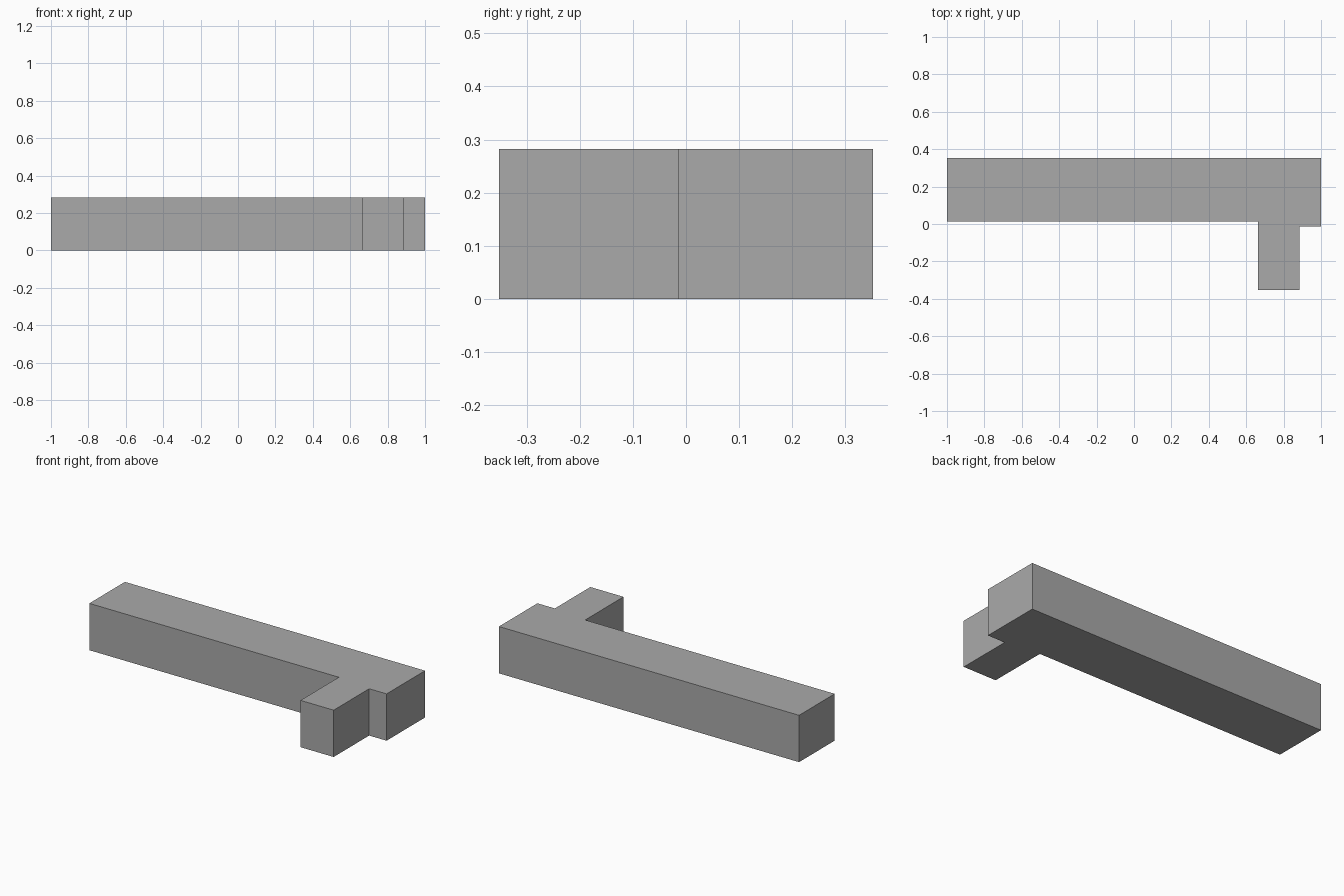
import bpy
import bmesh

if "Cube" in bpy.data.objects:
    bpy.data.objects.remove(bpy.data.objects["Cube"])

HEIGHT = 0.282

# Floor plan: long bar with a short wing and a slight step at the right end
plan = [(-1, 0.352), (-1, 0.013), (0.663, 0.013), (0.663, -0.352),
        (0.884, -0.352), (0.884, -0.014), (1, -0.014), (1, 0.352)]


def extrude_plan(name, points, height):
    bm = bmesh.new()
    base = bm.faces.new([bm.verts.new((x, y, 0)) for x, y in points])
    result = bmesh.ops.extrude_face_region(bm, geom=[base], use_keep_orig=True)
    top = [v for v in result["geom"] if isinstance(v, bmesh.types.BMVert)]
    bmesh.ops.translate(bm, verts=top, vec=(0, 0, height))
    bmesh.ops.recalc_face_normals(bm, faces=bm.faces)
    mesh = bpy.data.meshes.new(name)
    bm.to_mesh(mesh)
    bm.free()
    obj = bpy.data.objects.new(name, mesh)
    bpy.context.collection.objects.link(obj)
    return obj


# Building block in dark grey
block = extrude_plan("building_block", plan, HEIGHT)
dark = bpy.data.materials.new("dark_grey")
dark.diffuse_color = (0.4, 0.4, 0.4, 1)
dark.use_nodes = True
dark.node_tree.nodes["Principled BSDF"].inputs["Base Color"].default_value = dark.diffuse_color
block.data.materials.append(dark)
